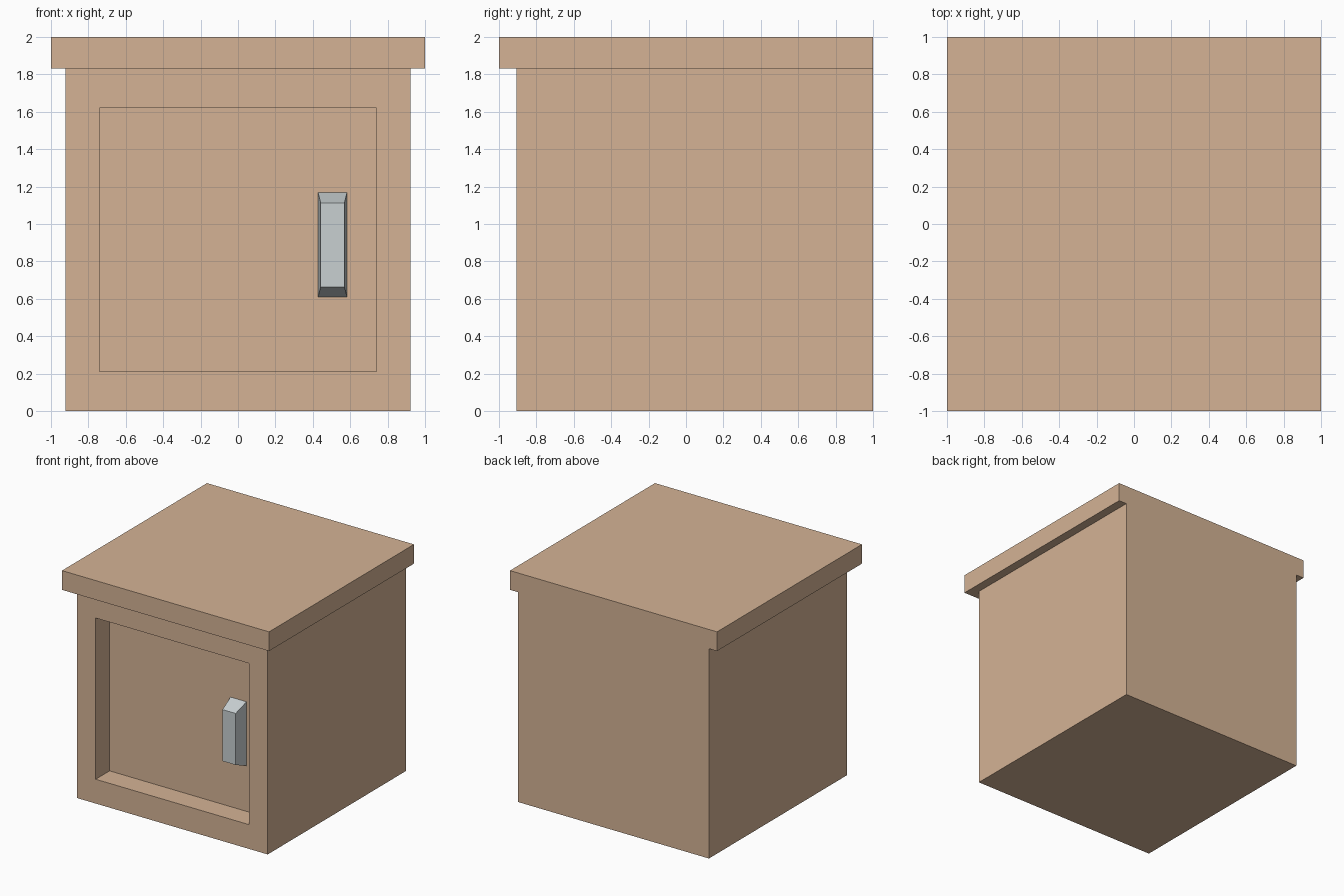
import bpy, bmesh
from mathutils import Vector

if "Cube" in bpy.data.objects:
    bpy.data.objects.remove(bpy.data.objects["Cube"])


def material(name, rgb):
    m = bpy.data.materials.new(name)
    m.diffuse_color = (*rgb, 1)
    m.use_nodes = True
    m.node_tree.nodes["Principled BSDF"].inputs["Base Color"].default_value = m.diffuse_color
    return m


def make_box(bm, lo, hi):
    lo, hi = Vector(lo), Vector(hi)
    verts = bmesh.ops.create_cube(bm, size=1)["verts"]
    for v in verts:
        v.co = Vector(lo[i] + (v.co[i] + 0.5) * (hi[i] - lo[i]) for i in range(3))


def face_toward(bm, direction):
    bm.normal_update()
    return max(bm.faces, key=lambda f: f.normal.dot(Vector(direction)))


def finish(bm, name, mat):
    bmesh.ops.recalc_face_normals(bm, faces=bm.faces)
    mesh = bpy.data.meshes.new(name)
    bm.to_mesh(mesh)
    bm.free()
    mesh.materials.append(mat)
    obj = bpy.data.objects.new(name, mesh)
    bpy.context.collection.objects.link(obj)
    return obj


wood = material("wood", (0.66, 0.45, 0.30))
metal = material("metal", (0.58, 0.63, 0.64))

FRONT, PANEL = -0.907, -0.715

# Cabinet body with the door panel recessed into its front
bm = bmesh.new()
make_box(bm, (-0.922, FRONT, 0), (0.922, 1, 1.832))
door = face_toward(bm, (0, -1, 0))
bmesh.ops.inset_individual(bm, faces=[door], thickness=0.18)
for v in door.verts:
    v.co.x = 0.74 if v.co.x > 0 else -0.74
    v.co.z = 1.62 if v.co.z > 0.9 else 0.212
walls = bmesh.ops.extrude_discrete_faces(bm, faces=[door])["faces"]
for v in walls[0].verts:
    v.co.y = PANEL
finish(bm, "cabinet_body", wood)

# Overhanging top slab, flush with the back
bm = bmesh.new()
make_box(bm, (-1, -1, 1.832), (1, 1, 2))
finish(bm, "top_slab", wood)

# Door handle: a block tapering toward the front
bm = bmesh.new()
make_box(bm, (0.428, PANEL, 0.61), (0.583, PANEL - 0.13, 1.169))
for v in bm.verts:
    if v.co.y < PANEL - 0.05:
        v.co.x = 0.569 if v.co.x > 0.5 else 0.442
        v.co.z = 1.113 if v.co.z > 0.9 else 0.663
finish(bm, "door_handle", metal)
